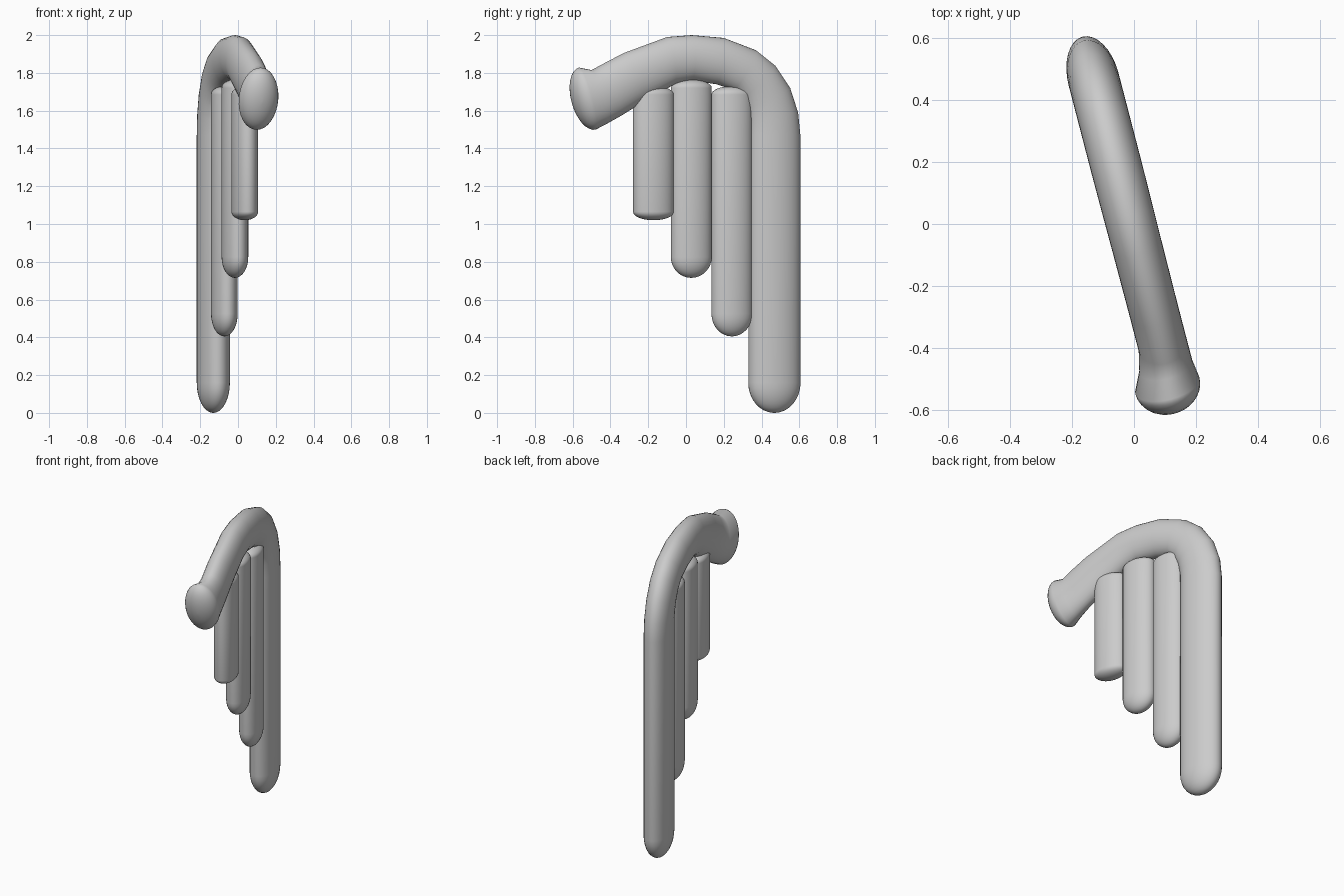
import bpy, bmesh, math
from mathutils import Vector

if "Cube" in bpy.data.objects:
    bpy.data.objects.remove(bpy.data.objects["Cube"])

SIDES = 32
SLOPE = -0.26            # the wing plane is turned about z
OFFSET = -0.009
NORMAL = Vector((1, -SLOPE, 0)).normalized()

grey = bpy.data.materials.new("light_grey")
grey.diffuse_color = (0.6, 0.6, 0.6, 1)
grey.use_nodes = True
grey.node_tree.nodes["Principled BSDF"].inputs["Base Color"].default_value = grey.diffuse_color


def on_plane(y, z):
    return Vector((SLOPE * y + OFFSET, y, z))


def loft(name, rings):
    """Each ring: outer (y, z), inner (y, z), half thickness, sideways shift."""
    bm = bmesh.new()
    loops = []
    for outer, inner, b, shift in rings:
        p, q = on_plane(*outer), on_plane(*inner)
        c, a = (p + q) / 2 + Vector((shift, 0, 0)), (p - q) / 2
        loops.append([bm.verts.new(c + a * math.cos(t) + NORMAL * b * math.sin(t))
                      for t in (2 * math.pi * i / SIDES for i in range(SIDES))])
    for l0, l1 in zip(loops, loops[1:]):
        for i in range(SIDES):
            j = (i + 1) % SIDES
            bm.faces.new((l0[i], l0[j], l1[j], l1[i]))
    bm.faces.new(loops[0])
    bm.faces.new(loops[-1])
    bmesh.ops.recalc_face_normals(bm, faces=bm.faces)
    me = bpy.data.meshes.new(name)
    bm.to_mesh(me)
    bm.free()
    me.materials.append(grey)
    ob = bpy.data.objects.new(name, me)
    bpy.context.collection.objects.link(ob)
    for f in me.polygons:
        f.use_smooth = True
    return ob


def dome(center, axis, half, b, depth, shift=0, flip=1, steps=8):
    """Rings from the rim of a rounded end to its tip."""
    (cy, cz), (ay, az) = center, axis
    out = []
    for k in range(steps + 1):
        t = math.radians(88) * k / steps
        d, r = depth * math.sin(t), math.cos(t)
        y, z = cy + ay * d, cz + az * d
        # ring direction is the axis turned a quarter
        py, pz = -az * half * r * flip, ay * half * r * flip
        out.append(((y - py, z - pz), (y + py, z + pz), b * r, shift))
    return out


# Main arm: knobbed end, curved top, long outer feather
knob = dome((-0.522, 1.664), (-0.966, -0.258), 0.17, 0.107, 0.082, -0.019)[::-1]
arch = [
    ((-0.50, 1.815), (-0.42, 1.53), 0.088, -0.008),
    ((-0.45, 1.842), (-0.34, 1.575), 0.080, 0),
    ((-0.33, 1.905), (-0.22, 1.65), 0.080, 0),
    ((-0.10, 1.99), (-0.06, 1.74), 0.081, 0),
    ((0.03, 2.0), (0.03, 1.76), 0.082, 0),
    ((0.20, 1.985), (0.16, 1.74), 0.083, 0),
    ((0.37, 1.92), (0.25, 1.71), 0.083, 0),
    ((0.47, 1.84), (0.295, 1.665), 0.083, 0),
    ((0.55, 1.72), (0.32, 1.61), 0.083, 0),
    ((0.592, 1.59), (0.331, 1.55), 0.083, 0),
    ((0.604, 1.47), (0.332, 1.47), 0.083, 0),
]
tip = dome((0.468, 0.16), (0, -1), 0.137, 0.083, 0.16, flip=-1)
loft("wing_arm", knob + arch + tip)

# Three shorter inner feathers: centre y, top, bottom, end rounding
for i, (y, top, bottom, rnd) in enumerate([
        (-0.172, 1.73, 1.02, 0.045),
        (0.028, 1.765, 0.715, 0.11),
        (0.243, 1.73, 0.405, 0.12)]):
    upper = dome((y, top - 0.045), (0, -1), 0.107, 0.067, -0.045)[::-1]
    lower = dome((y, bottom + rnd), (0, -1), 0.107, 0.067, rnd)
    loft("inner_feather_%d" % (i + 1), upper + lower)
